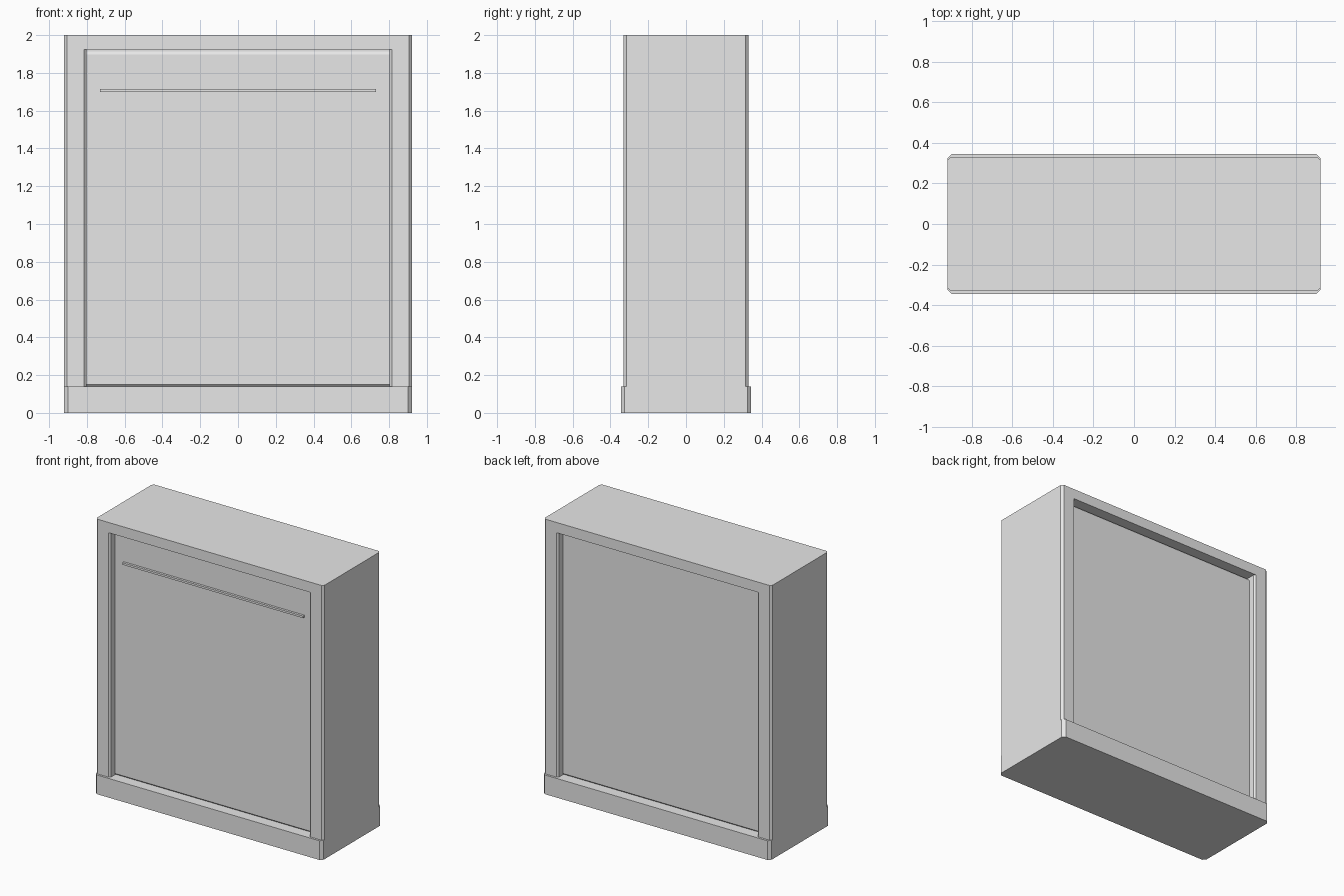
import bpy, bmesh
from mathutils import Vector

cube = bpy.data.objects.get("Cube")
if cube:
    bpy.data.objects.remove(cube, do_unlink=True)

grey = bpy.data.materials.new("light_grey")
grey.use_nodes = True
grey.diffuse_color = (0.8, 0.8, 0.8, 1)
grey.node_tree.nodes["Principled BSDF"].inputs["Base Color"].default_value = grey.diffuse_color


def prism(name, points, travel):
    """Flat outline pushed along a vector into a closed solid."""
    bm = bmesh.new()
    face = bm.faces.new([bm.verts.new(p) for p in points])
    top = bmesh.ops.extrude_face_region(bm, geom=[face])["geom"]
    bmesh.ops.translate(bm, vec=Vector(travel),
                        verts=[g for g in top if isinstance(g, bmesh.types.BMVert)])
    bmesh.ops.recalc_face_normals(bm, faces=bm.faces)
    mesh = bpy.data.meshes.new(name)
    bm.to_mesh(mesh)
    bm.free()
    mesh.materials.append(grey)
    obj = bpy.data.objects.new(name, mesh)
    bpy.context.collection.objects.link(obj)
    return obj


def chamfered_block(name, hx, hy, c, z0, z1):
    """Upright block with its four vertical corners cut off."""
    plan = [(hx, hy - c), (hx - c, hy), (c - hx, hy), (-hx, hy - c),
            (-hx, c - hy), (c - hx, -hy), (hx - c, -hy), (hx, c - hy)]
    return prism(name, [(x, y, z0) for x, y in plan], (0, 0, z1 - z0))


# Plinth and cabinet body
chamfered_block("plinth", 0.92, 0.345, 0.02, 0, 0.14)
body = chamfered_block("cabinet_body", 0.92, 0.33, 0.015, 0.14, 2)

# Recess in front and back, with chamfered upright edges
for side, label in ((-1, "front"), (1, "back")):
    half = [(0.803, 0.24), (0.803, 0.318), (0.815, 0.33), (0.815, 0.4)]
    plan = half + [(-x, y) for x, y in reversed(half)]
    cutter = prism("recess_cutter", [(x, side * y, 0.1) for x, y in plan], (0, 0, 1.825))
    cutter.hide_render = True
    cut = body.modifiers.new("recess", "BOOLEAN")
    cut.operation = "DIFFERENCE"
    cut.solver = "EXACT"
    cut.object = cutter
    bpy.context.view_layer.objects.active = body
    bpy.ops.object.modifier_apply(modifier=cut.name)
    bpy.data.objects.remove(cutter, do_unlink=True)

    # Door panel with a rolled-back top edge and a small bottom chamfer
    profile = [(0.2, 0.14), (0.265, 0.14), (0.275, 0.15), (0.275, 1.897),
               (0.265, 1.913), (0.245, 1.925), (0.2, 1.925)]
    prism(label + "_panel", [(-0.803, side * y, z) for y, z in profile], (1.606, 0, 0))

# Thin handle bar across the front panel
bar = [(-0.27, 1.7), (-0.292, 1.7), (-0.292, 1.715), (-0.27, 1.715)]
prism("handle_bar", [(-0.73, y, z) for y, z in bar], (1.46, 0, 0))
